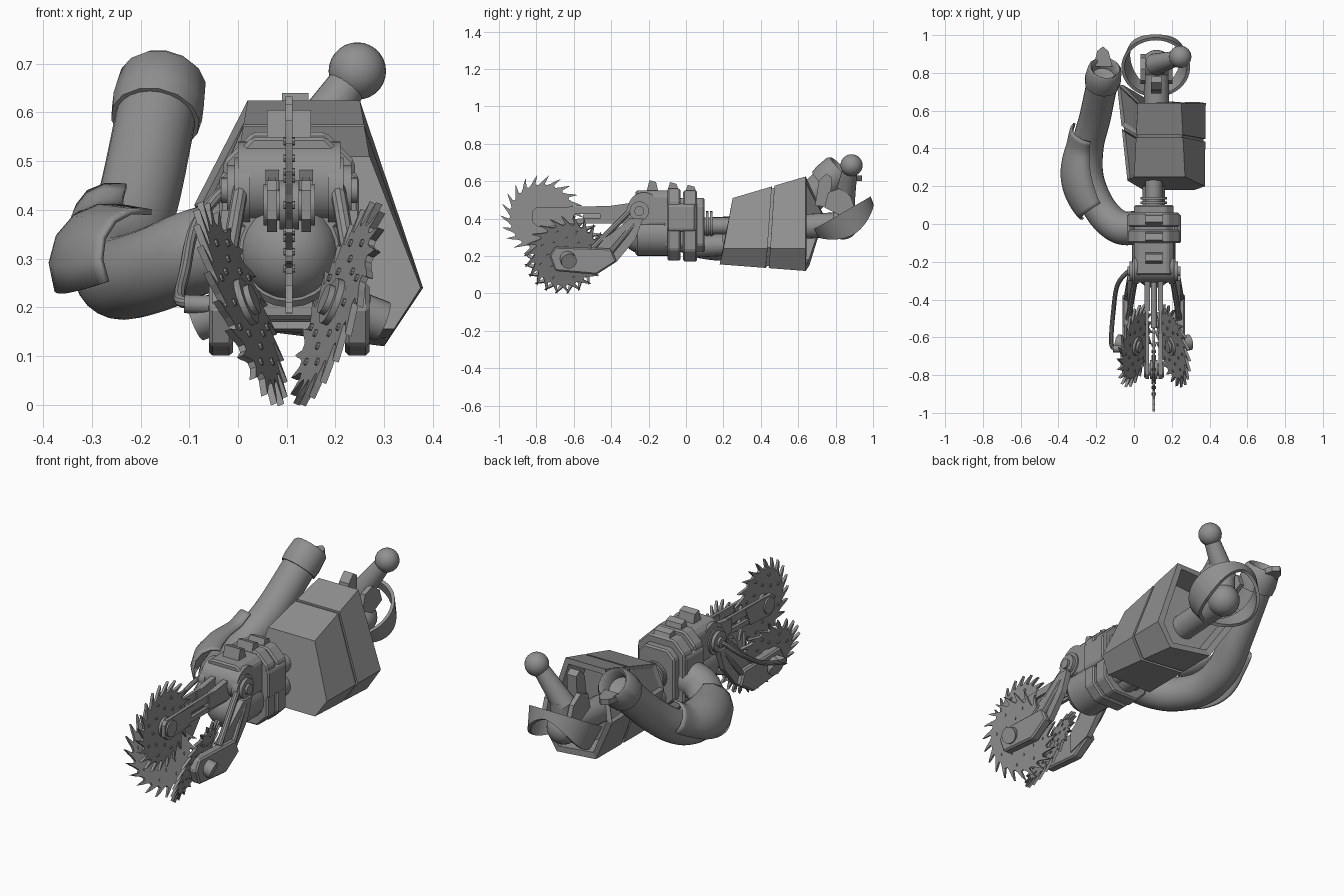
import bpy, bmesh, math
from mathutils import Vector, Matrix

cube = bpy.data.objects.get("Cube")
if cube:
    bpy.data.objects.remove(cube, do_unlink=True)

steel = bpy.data.materials.new("steel_grey")
steel.use_nodes = True
GREY = (0.28, 0.28, 0.28, 1)
steel.diffuse_color = GREY
steel.node_tree.nodes["Principled BSDF"].inputs["Base Color"].default_value = GREY
CX = 0.105  # centre plane of the forearm


def finish(name, bm, smooth=True):
    bmesh.ops.recalc_face_normals(bm, faces=bm.faces)
    me = bpy.data.meshes.new(name)
    bm.to_mesh(me)
    bm.free()
    me.materials.append(steel)
    if smooth:
        me.shade_smooth()
        me.set_sharp_from_angle(angle=math.radians(35))
    ob = bpy.data.objects.new(name, me)
    bpy.context.collection.objects.link(ob)
    return ob


def bevel(ob, width):
    mod = ob.modifiers.new("bevel", 'BEVEL')
    mod.width, mod.segments, mod.limit_method = width, 1, 'ANGLE'
    return ob


def cyl(name, p, q, r, r2=None, n=20):
    p, q = Vector(p), Vector(q)
    rot = (q - p).to_track_quat('Z', 'Y').to_matrix().to_4x4()
    bm = bmesh.new()
    bmesh.ops.create_cone(bm, cap_ends=True, segments=n, radius1=r, radius2=r if r2 is None else r2,
                          depth=(q - p).length, matrix=Matrix.Translation((p + q) / 2) @ rot)
    return finish(name, bm)


def ball(name, c, r):
    bm = bmesh.new()
    bmesh.ops.create_uvsphere(bm, u_segments=24, v_segments=14, radius=r, matrix=Matrix.Translation(c))
    return finish(name, bm)


def loft(name, rings, caps=True, closed=True, smooth=False):
    bm = bmesh.new()
    vs = [[bm.verts.new(p) for p in ring] for ring in rings]
    n = len(vs[0])
    for a, b in zip(vs, vs[1:]):
        for i in range(n if closed else n - 1):
            j = (i + 1) % n
            bm.faces.new((a[i], a[j], b[j], b[i]))
    if caps:
        bm.faces.new(vs[0])
        bm.faces.new(vs[-1][::-1])
    return finish(name, bm, smooth)


def prism(name, pts, x0, x1, matrix=None):
    """Side outline in (y, z), given thickness along x."""
    rings = [[Vector((x, y, z)) for y, z in pts] for x in (x0, x1)]
    if matrix:
        rings = [[matrix @ p for p in r] for r in rings]
    return loft(name, rings)


def block(name, y0, y1, half, z0, z1, cut, cx=CX):
    sec = [(-half + cut, z0), (half - cut, z0), (half, z0 + cut), (half, z1 - cut),
           (half - cut, z1), (-half + cut, z1), (-half, z1 - cut), (-half, z0 + cut)]
    return bevel(loft(name, [[(cx + x, y, z) for x, z in sec] for y in (y0, y1)]), 0.008)


def spline(pts, steps=8):
    """Smooth path through the points."""
    P = [Vector(p) for p in pts]
    P = [2 * P[0] - P[1]] + P + [2 * P[-1] - P[-2]]
    out = []
    for a, b, c, d in zip(P, P[1:], P[2:], P[3:]):
        for k in range(steps):
            t = k / steps
            out.append(0.5 * (2 * b + (c - a) * t + (2 * a - 5 * b + 4 * c - d) * t * t
                              + (3 * b - a - 3 * c + d) * t ** 3))
    return out + [P[-2]]


def sweep(name, path, radius, a0=0, a1=360, n=20):
    rings = []
    full = a1 - a0 == 360
    for i, p in enumerate(path):
        t = (path[min(i + 1, len(path) - 1)] - path[max(i - 1, 0)]).normalized()
        u = t.cross(Vector((0, 0, 1))).normalized()
        v = u.cross(t)
        r = radius(i / (len(path) - 1)) if callable(radius) else radius
        angs = [math.radians(a0 + (a1 - a0) * k / (n if full else n - 1)) for k in range(n)]
        rings.append([p + r * (u * math.cos(a) + v * math.sin(a)) for a in angs])
    return loft(name, rings, caps=full, closed=full, smooth=True)


# Rear casing: two lofted halves with a seam, recessed panels and an open back
front = [(0.0, .25, .51), (.27, .25, .51), (.375, .20, .24), (.32, .18, .155), (.05, .18, .155), (-.035, .23, .38)]
back = [(.02, .64, .625), (.25, .64, .625), (.38, .64, .24), (.30, .64, .12), (.06, .66, .15), (-.09, .74, .41)]
front, back = [Vector(p) for p in front], [Vector(p) for p in back]


def casing(name, t0, t1, shrink=1.0, hollow=False):
    rings = []
    for t in (t0, t1):
        ring = [a.lerp(b, t) for a, b in zip(front, back)]
        mid = sum(ring, Vector()) / len(ring)
        rings.append([mid + (p - mid) * shrink for p in ring])
    ob = loft(name, rings)
    bm = bmesh.new()
    bm.from_mesh(ob.data)
    bm.faces.ensure_lookup_table()
    if shrink == 1:
        flank = [f for f in bm.faces if f.normal.x < -0.5 and f.normal.z > 0]
        bmesh.ops.inset_individual(bm, faces=flank, thickness=0.025, depth=-0.012)
    if hollow:
        rear = max(bm.faces, key=lambda f: f.normal.y)
        bmesh.ops.inset_individual(bm, faces=[rear], thickness=0.035, depth=0)
        bmesh.ops.inset_individual(bm, faces=[rear], thickness=0.02, depth=-0.12)
    bm.to_mesh(ob.data)
    bm.free()


casing("casing_front", 0, .535)
casing("casing_seam", .5, .6, .95)
casing("casing_rear", .57, 1, hollow=True)

# Shoulder joint and ball
cyl("upper_arm", (.12, .5, .35), (.12, .84, .37), .066)
ball("elbow_joint", (.12, .84, .37), .082)
cyl("joint_post", (.12, .84, .37), (.125, .85, .52), .06, .055)
cyl("ball_stalk", (.11, .845, .49), (.24, .88, .68), .058, .038)
ball("ball_end", (.245, .885, .685), .059)

# Tilted hoop, wide at its sides and narrow at front and back
tilt = Matrix.Translation((.115, .84, .41)) @ Matrix.Rotation(math.radians(30), 4, 'X')
hoop = []
for k in range(41):
    a = math.tau * k / 40
    low = -.025 - .085 * abs(math.cos(a)) ** 1.5
    section = [(.18 + low * .25, low), (.182, .02), (.165, .02), (.163 + low * .25, low)]
    hoop.append([tilt @ Vector((r * math.cos(a), r * math.sin(a), h)) for r, h in section])
loft("joint_hoop", hoop, caps=False, smooth=True)
for s in (-1, 1):
    prism("hoop_bracket", [(.74, .46), (.76, .54), (.82, .56), (.88, .52), (.90, .46), (.82, .42)],
          .12 + s * .06, .12 + s * .085)
prism("joint_guard", [(.69, .47), (.71, .60), (.75, .64), (.78, .62), (.77, .46)], .09, .145)

# Big side hose with elbow armour and collar
hose = spline([(.03, -.02, .34), (-.08, -.015, .315), (-.18, .08, .275), (-.245, .24, .262),
               (-.245, .41, .305), (-.205, .57, .42), (-.163, .775, .62)])
sweep("side_hose", hose, lambda t: .09 - .008 * t, n=24)
shell_path = [p + Vector((-.012, 0, .022)) for p in hose[16:37]]
armour = sweep("elbow_armour", shell_path, lambda t: .1 + .03 * math.sin(math.pi * min(1, t * 1.1 + .1)), 75, 205, 6)
armour.modifiers.new("shell", 'SOLIDIFY').thickness = 0.012
# Collar is a lathed sleeve with a bore
axis = (hose[-1] - hose[-5]).normalized()
turn = Matrix.Translation(hose[-1] - axis * .05) @ axis.to_track_quat('Z', 'Y').to_matrix().to_4x4()
sleeve = [(.075, 0), (.092, 0), (.096, .04), (.09, .11), (.078, .125), (.065, .11), (.06, .06), (0.001, .05)]
loft("hose_collar", [[turn @ Vector((r * math.cos(a), r * math.sin(a), h)) for r, h in sleeve]
                     for a in [math.tau * k / 14 for k in range(15)]], caps=False, closed=False, smooth=True)
lip = [(-.05, 0), (.05, 0), (.03, .08), (0, .105), (-.03, .08)]
loft("collar_lip", [[Vector((-.165 + x, .835 + y, .60 + h)) for x, y in lip] for h in (0, .03)])

# Neck shaft between casing and forearm
cyl("neck_shaft", (CX, 0, .36), (CX, .3, .36), .045)
for k in range(3):
    cyl("neck_rib", (CX, .085 + k * .022, .37), (CX, .098 + k * .022, .37), .07)
cyl("neck_base", (CX, .02, .25), (CX, .2, .26), .06)

# Forearm housing
block("housing_main", -.27, -.08, .105, .34, .55, .03)
bevel(cyl("housing_drum", (CX, -.27, .315), (CX, -.06, .315), .115, n=24), .012)
ball("drum_nose", (CX, -.235, .315), .103)
cyl("front_barrel", (0, -.225, .455), (.21, -.225, .455), .085, n=28)
block("housing_band_front", -.10, -.03, .135, .175, .56, .06)
block("housing_band_rear", -.015, .06, .135, .17, .55, .06)
block("housing_core", -.12, .10, .105, .22, .51, .04)
for y, top in ((-.18, .605), (-.07, .595), (.025, .58)):
    prism("top_fin", [(y - .035, .53), (y - .015, top), (y + .02, top - .01), (y + .035, .53)], CX - .045, CX + .045)
for s in (-1, 1):
    block("side_pad", -.10, .05, .018, .33, .48, .012, CX + s * .125)
    # Pivot hub on the side of the housing
    for r, d in ((.068, .112), (.052, .128), (.026, .14)):
        cyl("pivot_hub", (CX + s * .08, -.25, .44), (CX + s * d, -.25, .44), r, n=24)

# Saw blades: hooked teeth, rivets and hubs
TOOTH = [(0, .168), (.4, .18), (.75, .2), (1.1, .222), (.95, .195), (.8, .176)]


def saw(name, centre, normal, radius, teeth=22):
    m = Matrix.Translation(centre) @ Vector(normal).to_track_quat('X', 'Z').to_matrix().to_4x4()
    pts = []
    for i in range(teeth):
        for f, r in TOOTH:
            a = -math.tau * (i + f) / teeth
            pts.append((r * radius / .22 * math.cos(a), r * radius / .22 * math.sin(a)))
    prism(name, pts, -.007, .007, m)
    for i in range(16):
        a, r = math.tau * i / 16, (.14 if i % 2 else .095) * radius / .22
        p = Vector((0, r * math.cos(a), r * math.sin(a)))
        off = Vector((.012, 0, 0))
        cyl("saw_rivet", m @ (p - off), m @ (p + off), .008, n=8)
    for r, d in ((.05, .02), (.032, .032)):
        cyl("saw_hub", m @ Vector((-d, 0, 0)), m @ Vector((d, 0, 0)), r)


saw("middle_saw", (CX, -.77, .41), (1, 0, 0), .222)
for s in (-1, 1):
    # Twin slotted arms of the middle saw
    x = CX + s * .035
    for lo, hi in ((.425, .46), (.375, .395)):
        prism("middle_arm_rail", [(-.80, lo), (-.80, hi), (-.26, hi + .01), (-.26, lo)], x - .008, x + .008)
    prism("middle_arm_end", [(-.82, .38), (-.79, .355), (-.62, .365), (-.58, .46), (-.80, .46), (-.82, .44)],
          x - .01, x + .01)
    cyl("middle_arm_cap", (x, -.77, .41), (x + s * .018, -.77, .41), .042)
    prism("middle_arm_root", [(-.46, .39), (-.46, .46), (-.25, .49), (-.25, .38)], x - .014, x + .014)

    # Side saws, leaning inward at the bottom
    inward = Vector((-s * .92, -.2, .36)).normalized()
    centre = Vector((CX + s * .1, -.645, .207))
    saw("side_saw", centre, inward, .222)
    outer = centre - inward * .075
    cyl("side_saw_axle", centre, outer, .035)
    cyl("side_saw_cap", outer + inward * .02, outer - inward * .025, .042)

    # Bent arm carrying each side saw
    bevel(prism("side_arm_foot", [(-.73, .20), (-.70, .12), (-.48, .10), (-.37, .17), (-.40, .24), (-.70, .25)],
                CX + s * .115, CX + s * .165), .008)
    prism("side_arm_beam", [(-.50, .13), (-.37, .17), (-.27, .29), (-.23, .40), (-.30, .40), (-.40, .32), (-.50, .25)],
          CX + s * .11, CX + s * .14)
    cyl("side_arm_strut", (CX + s * .15, -.42, .20), (CX + s * .125, -.27, .38), .015, n=10)
    cyl("side_piston", (CX + s * .095, -.27, .47), (CX + s * .135, -.5, .24), .016, n=10)
cyl("centre_piston", (CX, -.55, .405), (CX, -.25, .405), .016, n=12)

# Thin cable on the right side
cable = spline([(.0, -.24, .44), (-.04, -.26, .43), (-.09, -.33, .36), (-.11, -.47, .27),
                (-.12, -.6, .225), (-.11, -.655, .21), (-.05, -.66, .205)], 6)
sweep("side_cable", cable, .012, n=10)
cyl("cable_plug", (-.11, -.66, .207), (-.06, -.66, .205), .019, n=12)
